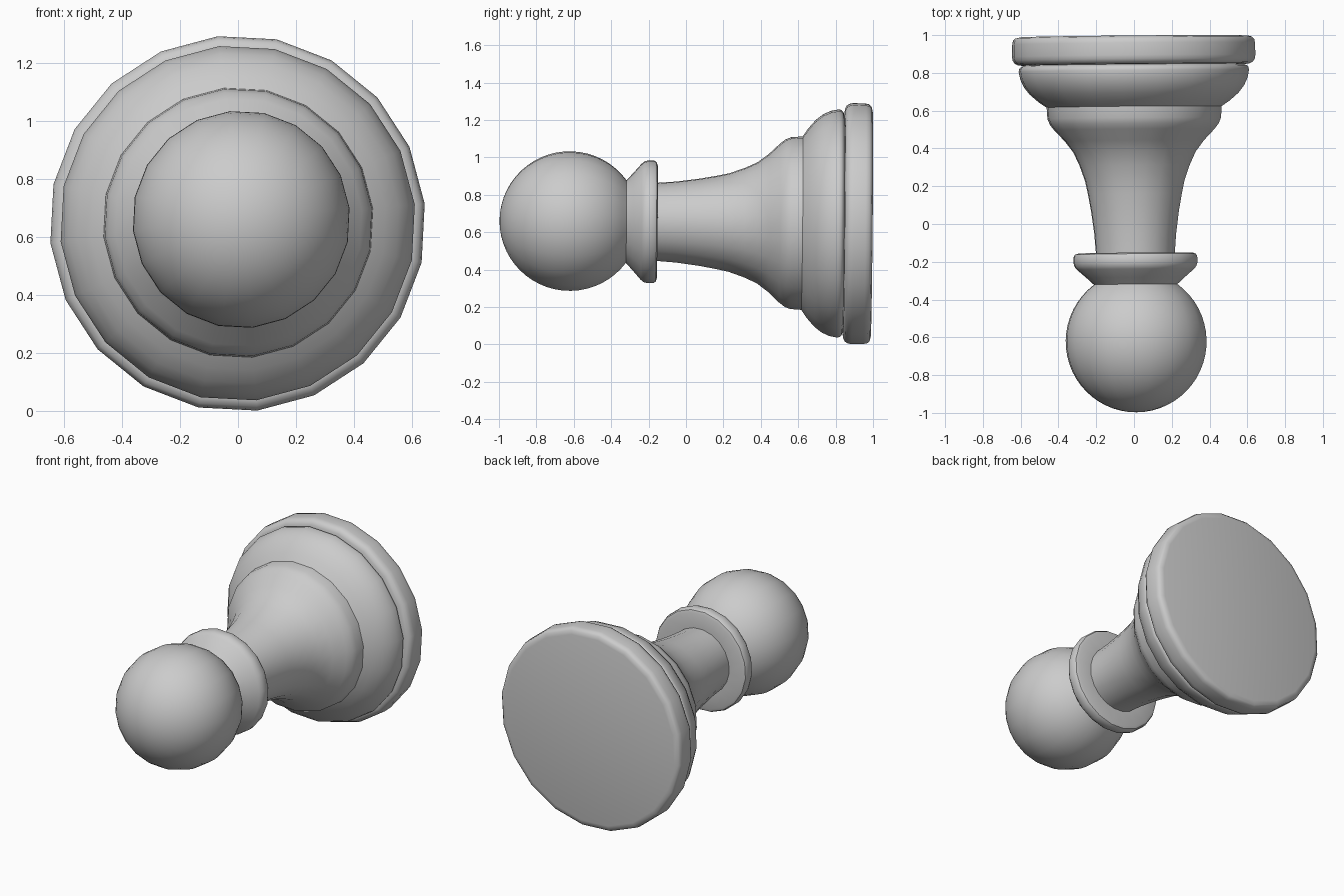
import bpy, bmesh, math

if "Cube" in bpy.data.objects:
    bpy.data.objects.remove(bpy.data.objects["Cube"])

SIDES = 20
PHASE = math.radians(6)


def lathe(name, profile):
    """Revolve (y, radius) points about the y axis, with the piece's slight tilt."""
    bm = bmesh.new()
    rings = []
    for y, r in profile:
        if r == 0:
            rings.append([bm.verts.new((0, y, 0))] * SIDES)
            continue
        ring = []
        for i in range(SIDES):
            a = PHASE + i * math.tau / SIDES
            ring.append(bm.verts.new((r * math.cos(a), y, r * math.sin(a))))
        rings.append(ring)
    for a, b in zip(rings, rings[1:]):
        for i in range(SIDES):
            j = (i + 1) % SIDES
            quad = dict.fromkeys((a[i], b[i], b[j], a[j]))
            bm.faces.new(list(quad))
    # outward side: the profile runs from -y to +y
    bm.normal_update()
    flux = sum(f.normal.x * f.calc_center_median().x + f.normal.z * f.calc_center_median().z
               for f in bm.faces)
    if flux < 0:
        bmesh.ops.reverse_faces(bm, faces=bm.faces[:])
    mesh = bpy.data.meshes.new(name)
    bm.to_mesh(mesh)
    bm.free()
    obj = bpy.data.objects.new(name, mesh)
    bpy.context.collection.objects.link(obj)
    obj.location = (0.006, 0, 0.654)
    obj.rotation_euler = (-0.009, 0, 0.0085)
    bpy.ops.object.select_all(action='DESELECT')
    obj.select_set(True)
    bpy.context.view_layer.objects.active = obj
    bpy.ops.object.shade_smooth_by_angle(angle=math.radians(40))
    return obj


# Ball head, cut off where it meets the collar
HEAD_Y, HEAD_R, STEPS = -0.622, 0.375, 22
END = math.acos(-0.302 / HEAD_R)
head = [(HEAD_Y - HEAD_R, 0)]
for k in range(1, STEPS + 1):
    t = END * k / STEPS
    head.append((HEAD_Y - HEAD_R * math.cos(t), HEAD_R * math.sin(t)))
lathe("head", head)

# Flared collar
lathe("collar", [head[-1], (-0.285, 0.26), (-0.24, 0.312), (-0.225, 0.324),
                 (-0.205, 0.33), (-0.172, 0.329), (-0.16, 0.322), (-0.154, 0.305),
                 (-0.153, 0.21)])

# Tapered stem swelling into the stepped foot
lathe("stem", [(-0.153, 0.21), (-0.05, 0.218), (0.07, 0.234), (0.16, 0.25),
               (0.23, 0.265), (0.31, 0.293), (0.38, 0.325), (0.44, 0.37),
               (0.5, 0.427), (0.53, 0.45), (0.56, 0.462), (0.62, 0.466),
               (0.65, 0.51), (0.69, 0.556), (0.73, 0.587), (0.77, 0.605),
               (0.81, 0.613), (0.825, 0.611), (0.835, 0.602), (0.842, 0.585)])

# Rounded base disc
lathe("base", [(0.842, 0.585), (0.845, 0.615), (0.854, 0.634), (0.87, 0.644),
               (0.89, 0.648), (0.955, 0.646), (0.975, 0.642), (0.987, 0.63),
               (0.993, 0.605), (0.994, 0)])
